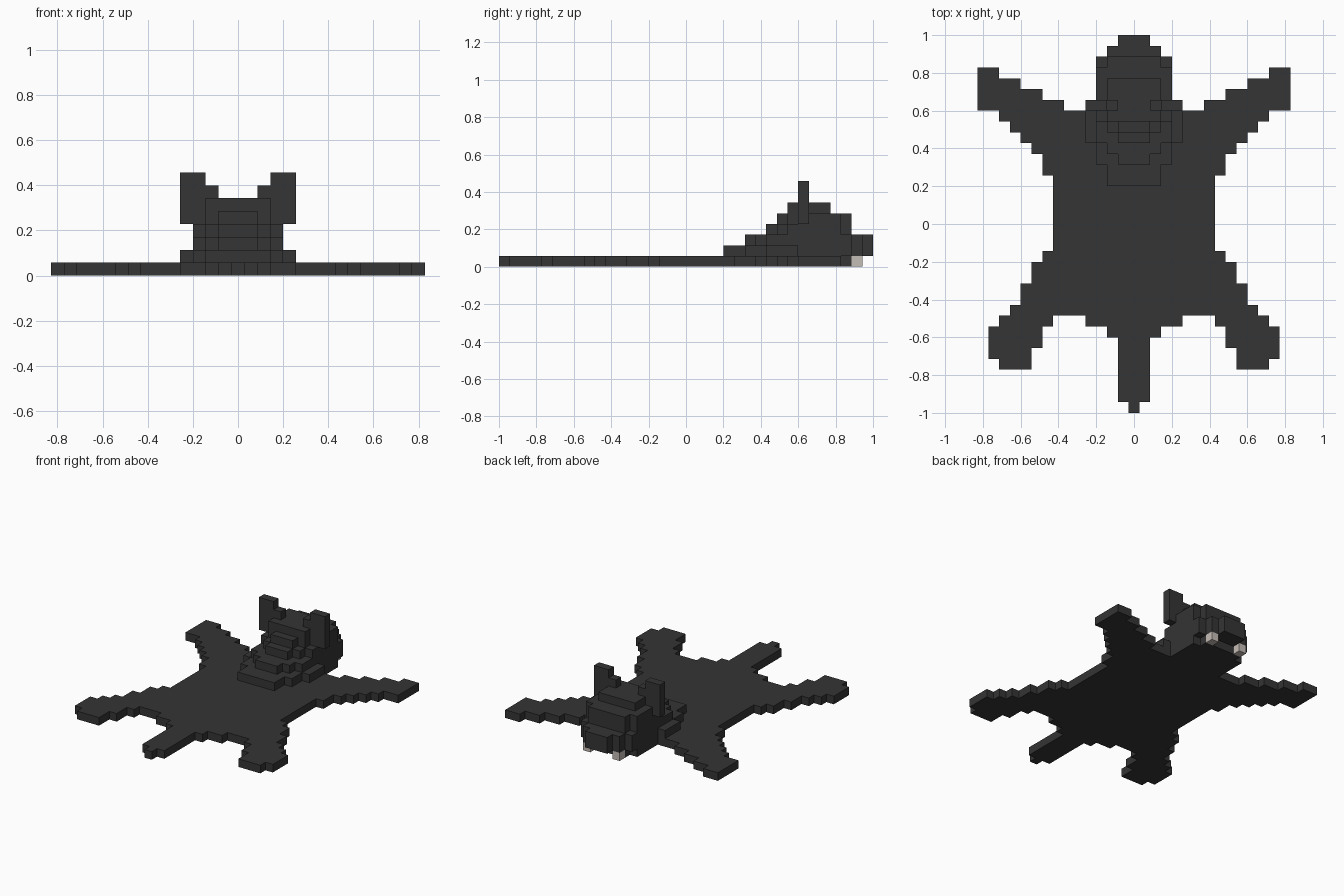
import bpy, bmesh, math
from mathutils import Vector

if "Cube" in bpy.data.objects:
    bpy.data.objects.remove(bpy.data.objects["Cube"])

U = 2 / 35  # block size

def material(name, rgb):
    m = bpy.data.materials.new(name)
    m.diffuse_color = (*rgb, 1)
    m.use_nodes = True
    m.node_tree.nodes["Principled BSDF"].inputs["Base Color"].default_value = m.diffuse_color
    return m

FUR = material("dark fur", (0.035, 0.035, 0.035))
BONE = material("bone", (0.56, 0.51, 0.47))

def cells(spans):
    """Spans: (first row, last row, inner column, outer column, first layer, last layer), mirrored in x."""
    out = set()
    for r0, r1, a, b, z0, z1 in spans:
        for r in range(r0, r1 + 1):
            for c in range(a, b + 1):
                for z in range(z0, z1 + 1):
                    out |= {(c, r, z), (-c, r, z)}
    return out

def flat(rows):
    return cells([(*r, 0, 0) for r in rows])

# flat pelt: torso, tail and neck
torso = flat([(0, 0, 0, 0), (1, 6, 0, 1), (7, 7, 0, 2), (8, 8, 0, 4),
              (9, 27, 0, 7), (28, 31, 0, 3), (32, 32, 0, 2)])
# splayed legs
hind_legs = flat([(4, 4, 10, 12), (5, 5, 10, 13), (6, 7, 9, 13), (8, 8, 8, 12),
                  (9, 9, 8, 11), (10, 11, 8, 10), (12, 13, 8, 9), (14, 14, 8, 8)])
front_legs = flat([(22, 23, 8, 8), (24, 24, 8, 9), (25, 25, 8, 10), (26, 26, 8, 11),
                   (27, 27, 8, 12), (28, 28, 7, 14), (29, 29, 9, 14),
                   (30, 30, 11, 14), (31, 31, 13, 14)])
# stepped head, layer by layer
head = cells([
    (21, 22, 0, 2, 1, 1), (23, 24, 0, 3, 1, 1), (25, 27, 0, 4, 1, 1),
    (23, 23, 0, 1, 2, 2), (24, 24, 0, 2, 2, 2), (25, 27, 0, 3, 2, 2),
    (28, 32, 0, 3, 1, 2), (33, 33, 0, 2, 1, 2), (34, 34, 0, 1, 1, 2),
    (25, 25, 0, 1, 3, 3), (26, 26, 0, 2, 3, 3), (27, 27, 0, 3, 3, 3),
    (26, 26, 0, 1, 4, 4), (27, 27, 0, 2, 4, 4),
    (28, 31, 0, 3, 3, 4), (32, 32, 0, 2, 3, 4),
    (27, 30, 0, 2, 5, 5)])
ears = cells([(28, 28, 3, 4, 4, 7), (28, 28, 2, 2, 6, 6)]) - head
teeth = cells([(33, 33, 2, 2, 0, 0)])

parts = {"pelt": (torso | hind_legs | front_legs, FUR), "head": (head, FUR),
         "ears": (ears, FUR), "teeth": (teeth, BONE)}
solid = set().union(*(p[0] for p in parts.values()))

def build(name, blocks, mat):
    """Skin the blocks with only their exposed faces, then merge flat areas."""
    bm = bmesh.new()
    for c, r, z in sorted(blocks):
        centre = Vector((c, r - 17, z + 0.5))
        for axis in range(3):
            for s in (-1, 1):
                n = [0, 0, 0]
                n[axis] = s
                if (c + n[0], r + n[1], z + n[2]) in solid:
                    continue
                n = Vector(n)
                t = Vector([float(i == (axis + 1) % 3) for i in range(3)])
                b = n.cross(t)
                bm.faces.new([bm.verts.new((centre + (n + t * i + b * j) / 2) * U)
                              for i, j in ((-1, -1), (1, -1), (1, 1), (-1, 1))])
    bmesh.ops.remove_doubles(bm, verts=bm.verts, dist=U * 0.01)
    bmesh.ops.dissolve_limit(bm, angle_limit=math.radians(1),
                             verts=bm.verts, edges=bm.edges)
    me = bpy.data.meshes.new(name)
    bm.to_mesh(me)
    bm.free()
    me.materials.append(mat)
    bpy.context.collection.objects.link(bpy.data.objects.new(name, me))

for name, (blocks, mat) in parts.items():
    build(name, blocks, mat)
